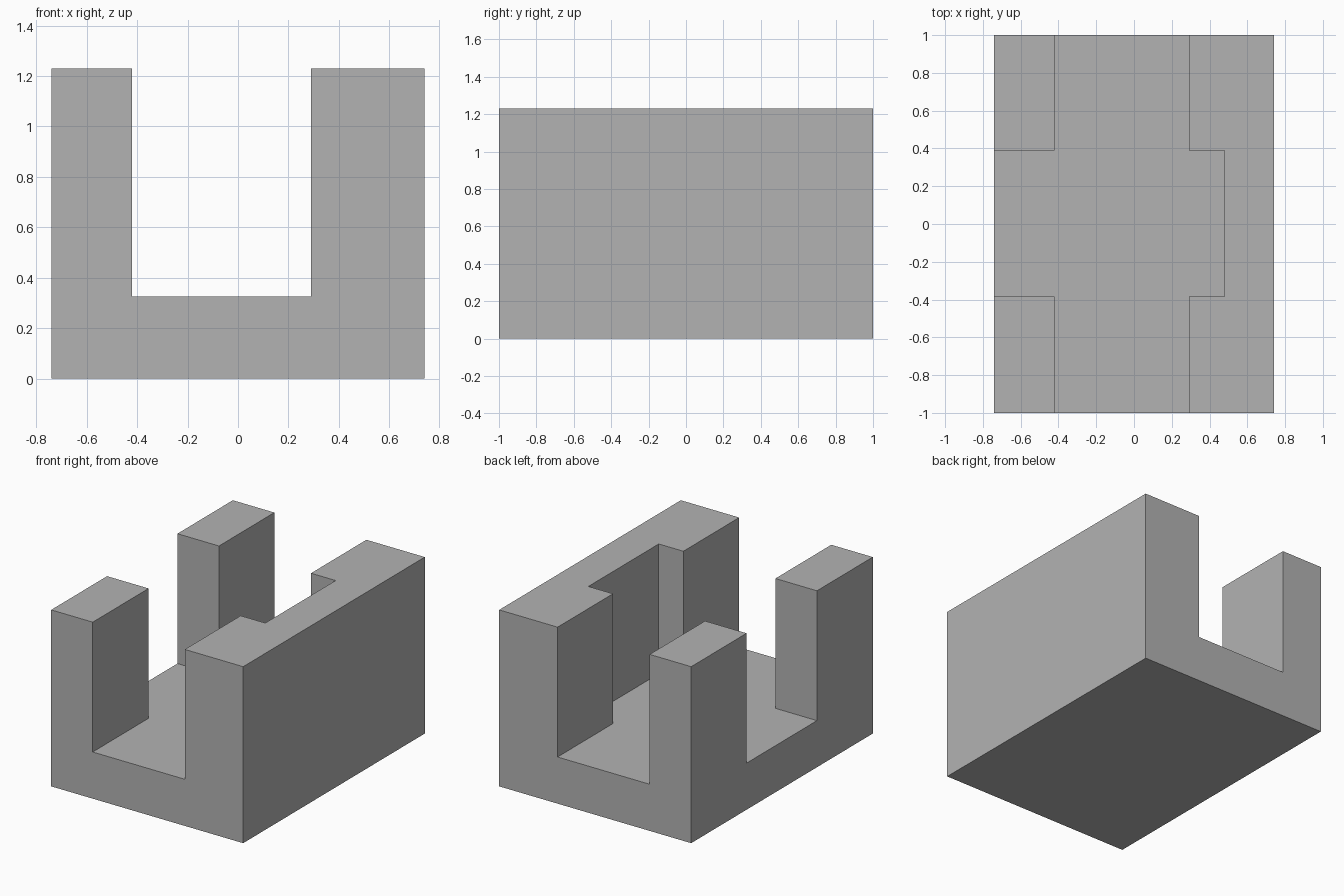
import bpy
import bmesh

cube = bpy.data.objects.get("Cube")
if cube:
    bpy.data.objects.remove(cube, do_unlink=True)

# Material
grey = bpy.data.materials.new("plain grey")
grey.use_nodes = True
colour = (0.45, 0.45, 0.45, 1.0)
grey.diffuse_color = colour
grey.node_tree.nodes["Principled BSDF"].inputs["Base Color"].default_value = colour


def prism(name, outline, bottom, top):
    """Extrude a counter-clockwise plan outline from bottom to top."""
    bm = bmesh.new()
    face = bm.faces.new([bm.verts.new((x, y, bottom)) for x, y in outline])
    new = bmesh.ops.extrude_face_region(bm, geom=[face])["geom"]
    verts = [v for v in new if isinstance(v, bmesh.types.BMVert)]
    bmesh.ops.translate(bm, verts=verts, vec=(0, 0, top - bottom))
    bmesh.ops.recalc_face_normals(bm, faces=bm.faces)
    mesh = bpy.data.meshes.new(name)
    bm.to_mesh(mesh)
    bm.free()
    mesh.materials.append(grey)
    obj = bpy.data.objects.new(name, mesh)
    bpy.context.scene.collection.objects.link(obj)
    return obj


# Solid block
W, H = 0.74, 1.23
block = prism("slotted_block", [(-W, -1), (W, -1), (W, 1), (-W, 1)], 0, H)

# Cross-shaped cutter: lengthwise channel, side opening and shallow wall recess
left, right, recess = -0.42, 0.29, 0.48
front, back, floor = -0.385, 0.39, 0.325
out = 1.2
plan = [(left, -out), (right, -out), (right, front), (recess, front),
        (recess, back), (right, back), (right, out), (left, out),
        (left, back), (-out, back), (-out, front), (left, front)]
cutter = prism("channel_cutter", plan, floor, H + 0.2)
cutter.hide_render = True

# Cut the channels and bake the result
cut = block.modifiers.new("channels", 'BOOLEAN')
cut.operation = 'DIFFERENCE'
cut.solver = 'EXACT'
cut.object = cutter
bpy.context.view_layer.update()
evaluated = block.evaluated_get(bpy.context.evaluated_depsgraph_get())
result = bpy.data.meshes.new_from_object(evaluated)
block.modifiers.clear()
block.data = result
bpy.data.objects.remove(cutter, do_unlink=True)
